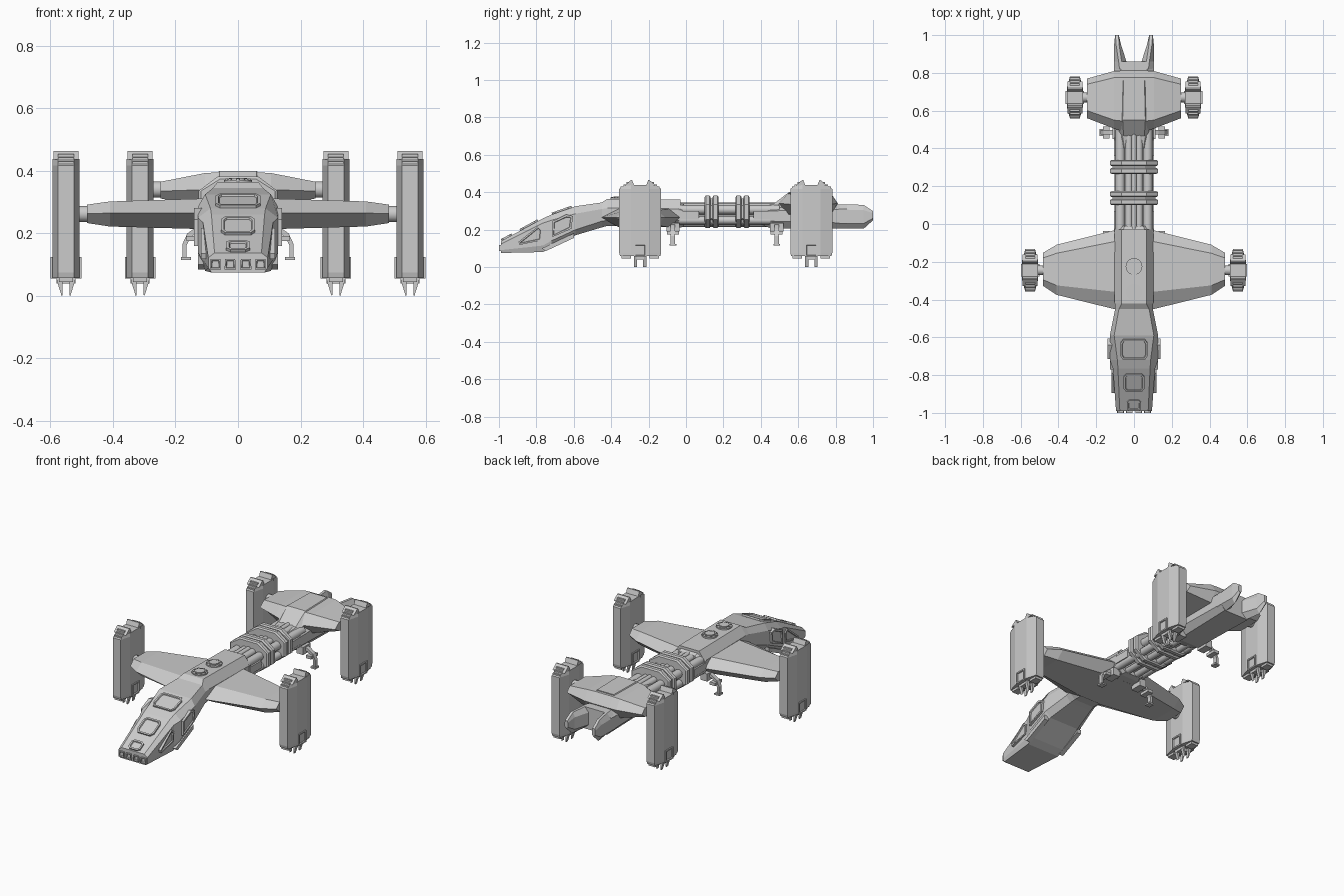
import bpy, bmesh, math
from mathutils import Vector, Matrix

if "Cube" in bpy.data.objects:
    bpy.data.objects.remove(bpy.data.objects["Cube"])

hull = bpy.data.materials.new("hull_grey")
hull.diffuse_color = (0.6, 0.6, 0.6, 1)
hull.use_nodes = True
hull.node_tree.nodes["Principled BSDF"].inputs["Base Color"].default_value = hull.diffuse_color


def finish(name, bm):
    bmesh.ops.recalc_face_normals(bm, faces=bm.faces)
    me = bpy.data.meshes.new(name)
    bm.to_mesh(me)
    bm.free()
    me.materials.append(hull)
    ob = bpy.data.objects.new(name, me)
    bpy.context.collection.objects.link(ob)
    return ob


def loft(name, rings):
    """Skin a list of equal-length point rings and cap both ends."""
    bm = bmesh.new()
    vs = [[bm.verts.new(p) for p in r] for r in rings]
    n = len(vs[0])
    for a, b in zip(vs, vs[1:]):
        for i in range(n):
            bm.faces.new((a[i], a[(i + 1) % n], b[(i + 1) % n], b[i]))
    bm.faces.new(vs[0])
    bm.faces.new(vs[-1])
    return finish(name, bm)


def prism(name, pts, off, inset=0, depth=0.006):
    """Extrude a polygon; optionally sink a panel into the far face."""
    bm = bmesh.new()
    off = Vector(off)
    a = [bm.verts.new(p) for p in pts]
    b = [bm.verts.new(Vector(p) + off) for p in pts]
    n = len(a)
    for i in range(n):
        bm.faces.new((a[i], a[(i + 1) % n], b[(i + 1) % n], b[i]))
    bm.faces.new(a)
    far = bm.faces.new(b)
    bmesh.ops.recalc_face_normals(bm, faces=bm.faces)
    if inset:
        bmesh.ops.inset_individual(bm, faces=[far], thickness=inset)
        bmesh.ops.inset_individual(bm, faces=[far], thickness=0.003, depth=-depth)
    return finish(name, bm)


def box(name, x0, x1, y0, y1, z0, z1, inset=0):
    return prism(name, [(x0, y0, z0), (x0, y1, z0), (x0, y1, z1), (x0, y0, z1)],
                 (x1 - x0, 0, 0), inset)


def cyl(name, c, r, length, axis, sides=16):
    bm = bmesh.new()
    rot = {'x': Matrix.Rotation(math.pi / 2, 4, 'Y'),
           'y': Matrix.Rotation(math.pi / 2, 4, 'X'), 'z': Matrix()}[axis]
    bmesh.ops.create_cone(bm, cap_ends=True, segments=sides, radius1=r, radius2=r,
                          depth=length, matrix=Matrix.Translation(c) @ rot)
    for f in bm.faces:
        f.smooth = len(f.verts) == 4
    ob = finish(name, bm)
    for e in ob.data.edges:
        v, w = (ob.data.vertices[i].co for i in e.vertices)
        d = (v - w)['xyz'.index(axis)]
        e.use_edge_sharp = abs(d) < 1e-5
    return ob


def section(y, wt, wm, wb, zt, zu, zl, zb):
    """Eight-sided hull section at y."""
    half = [(wb, zb), (wm, zl), (wm, zu), (wt, zt)]
    return [(x, y, z) for x, z in half] + [(-x, y, z) for x, z in reversed(half)]


# Forward hull and cockpit
loft("forward_hull", [section(*s) for s in (
    (-.99, .075, .095, .085, .138, .122, .09, .075),
    (-.765, .085, .112, .105, .26, .235, .115, .08),
    (-.72, .088, .128, .112, .28, .25, .14, .10),
    (-.59, .105, .128, .095, .325, .285, .20, .17),
    (-.45, .08, .10, .07, .345, .31, .245, .212),
    (-.42, .065, .102, .065, .365, .315, .25, .22),
    (-.03, .065, .102, .065, .36, .31, .25, .212))])

# Sloped roof panels
for name, hw, y0, z0, y1, z1 in (("windscreen_panel", .072, -.715, .281, -.61, .318),
                                 ("nose_panel", .055, -.885, .194, -.79, .246),
                                 ("nose_hatch", .038, -.985, .140, -.93, .170)):
    d = Vector((0, y1 - y0, z1 - z0))
    up = Vector((0, -d.z, d.y)).normalized()
    base = Vector((0, y0, z0)) - up * .004
    c = .014
    outline = [(-hw + c, 0), (hw - c, 0), (hw, .18), (hw, .82),
               (hw - c, 1), (-hw + c, 1), (-hw, .82), (-hw, .18)]
    prism(name, [base + d * t + Vector((x, 0, 0)) for x, t in outline], up * .014, .010)

# Framed side windows
upper = [(-.715, .245), (-.64, .281), (-.605, .272), (-.612, .205), (-.715, .16)]
lower = [(-.895, .135), (-.79, .218), (-.768, .20), (-.775, .142), (-.89, .118)]
for s in (1, -1):
    prism("side_window_rear", [(s * .11, y, z) for y, z in upper], (s * .031, 0, 0), .012)
    prism("side_window_front", [(s * .09, y, z) for y, z in lower], (s * .028, 0, 0), .01)
    # Lower sill under the side windows
    prism("cockpit_sill", [(s * .10, -.77, .10), (s * .10, -.60, .18),
                           (s * .10, -.60, .155), (s * .10, -.75, .085)], (s * .028, 0, 0))

# Nose sensors
for x in (-.072, -.025, .025, .072):
    prism("nose_sensor", [(x - .018, -.985, .085), (x + .018, -.985, .085),
                          (x + .016, -.985, .118), (x - .016, -.985, .118)],
          (0, -.015, 0), .006, .008)

# Roof hatches
for y in (-.225, -.36):
    cyl("hatch_ring", (0, y, .364), .044, .014, 'z', 20)
    cyl("hatch_lid", (0, y, .368), .028, .018, 'z', 20)
    for k in range(8):
        a = k * math.pi / 4
        cyl("hatch_bolt", (.036 * math.cos(a), y + .036 * math.sin(a), .37), .005, .01, 'z', 6)


def wing(name, stations):
    """Hexagonal wing from half-span stations, continued across the centre."""
    rings = []
    for x, lead, tf, tb, trail, zt, zm, zb in stations:
        rings.append([(x, lead, zm), (x, tf, zt), (x, tb, zt),
                      (x, trail, zm), (x, tb, zb), (x, tf, zb)])
    loft(name, [[(-x, y, z) for x, y, z in r] for r in reversed(rings)] + rings)


wing("front_wing", ((.09, -.454, -.36, -.09, -.03, .312, .265, .213),
                    (.41, -.375, -.325, -.155, -.11, .302, .265, .222),
                    (.482, -.327, -.295, -.18, -.153, .292, .263, .233)))
wing("rear_wing", ((.06, .49, .545, .775, .812, .395, .34, .27),
                   (.105, .505, .55, .775, .81, .393, .34, .28),
                   (.248, .56, .60, .74, .77, .365, .335, .312)))

# Raised cowl at the front of the rear wing
loft("rear_cowl", [section(*s) for s in ((.465, .055, .075, .07, .335, .32, .30, .29),
                                         (.55, .06, .09, .08, .40, .36, .32, .30),
                                         (.76, .055, .08, .08, .40, .36, .32, .30))])

# Spine: core, tubes and end collars
box("spine_core", -.055, .055, -.05, .52, .235, .315)
for s in (1, -1):
    for x, z, r in ((.027, .318, .021), (.073, .307, .025), (.08, .25, .022), (.032, .235, .021)):
        cyl("spine_tube", (s * x, .23, z), r, .54, 'y', 12)
    for y0, y1 in ((-.04, .07), (.36, .54)):
        box("spine_rail", s * .085, s * .106, y0, y1, .255, .30)
cyl("spine_tube_centre", (0, .23, .33), .014, .54, 'y', 10)
loft("spine_collar_front", [section(-.04, .06, .105, .06, .35, .31, .25, .21),
                            section(-.01, .05, .095, .05, .335, .30, .25, .215)])

# Spine clamps, two ribs joined by a recessed band
for y in (.137, .302):
    for d in (-.021, .021):
        loft("clamp_rib", [section(y + d + e, .065 - k, .127 - k, .065 - k, .382 - k, .335, .255, .208 + k)
                           for e, k in ((-.016, .008), (-.010, 0), (.010, 0), (.016, .008))])
    loft("clamp_band", [section(y + e, .058, .115, .058, .366, .33, .26, .22)
                        for e in (-.02, .02)])

# Rear hull and tail prongs
loft("rear_hull", [section(*s) for s in (
    (.40, .05, .085, .05, .325, .30, .25, .225),
    (.46, .06, .105, .07, .335, .30, .245, .205),
    (.86, .07, .107, .08, .335, .31, .235, .205))])
for s in (1, -1):
    rings = []
    for y, xi, xo, zt, zb in ((.82, .03, .107, .335, .205), (.86, .04, .107, .335, .205),
                              (.95, .069, .105, .332, .205), (1.0, .08, .10, .298, .25)):
        m, h = (xi + xo) / 2, (zt - zb) * .22
        rings.append([(s * x, y, z) for x, z in (
            (xi, zb + h), (m, zb), (xo, zb + h), (xo, zt - h), (m + .008, zt), (m - .008, zt), (xi, zt - h))])
    loft("tail_prong", rings)

# Hooked legs below the hull
for y in (-.07, .485):
    for s in (1, -1):
        arm = [(.06, .225), (.125, .205), (.152, .188), (.165, .16), (.165, .122), (.178, .122),
               (.178, .165), (.162, .20), (.13, .222), (.06, .245)]
        prism("leg_arm", [(s * x, y - .012, z) for x, z in arm], (0, .024, 0))
        box("leg_knee", s * .13, s * .165, y - .032, y + .032, .175, .192)
        box("leg_mount", s * .07, s * .115, y - .035, y + .035, .19, .235)
        box("leg_foot", s * .15, s * .183, y - .018, y + .018, .115, .124)


def pod(cx, cy, side, pz):
    """Tall engine pod with notched top and fanged base."""
    def ring(z, hy, hx=.043):
        k, e = .048, hx * .6
        pts = [(-e, -hy), (e, -hy), (hx, -k), (hx, k), (e, hy), (-e, hy), (-hx, k), (-hx, -k)]
        return [(cx + x, cy + y, z) for x, y in pts]
    loft("engine_pod", [ring(.058, .108), ring(.075, .112), ring(.417, .112), ring(.438, .084)])
    for s in (1, -1):
        # Horns and slats at the top
        prism("pod_horn", [(cx - .04, cy + s * y, z) for y, z in
                           ((.084, .436), (.05, .464), (.043, .464), (.032, .436))], (.08, 0, 0))
        for t in (.2, .45, .7):
            y, z = .112 - .062 * t, .417 + .047 * t
            box("pod_slat", cx - .025, cx + .025, cy + s * (y - .005), cy + s * (y + .005), z - .012, z + .004)
        # Side bracket and foot ledges
        box("pod_bracket", cx + s * .03, cx + s * .049, cy - .034, cy + .034, .055, .125, .011)
        box("pod_ledge", cx - .022, cx + .022, cy + s * .05, cy + s * .10, .045, .065)
        for t in (1, -1):
            y = cy + t * .025
            prism("pod_fang", [(cx + s * x, y - .009, z) for x, z in
                               ((.012, .075), (.036, .075), (.028, .045), (.014, 0), (.011, .003))],
                  (0, .018, 0))
    box("pod_nozzle", cx - .03, cx + .03, cy - .02, cy + .02, .04, .07)
    cyl("pod_axle", (cx - side * .06, cy, pz), .026, .10, 'x', 14)


for s in (1, -1):
    pod(s * .55, -.245, s, .262)
    pod(s * .313, .67, s, .34)
